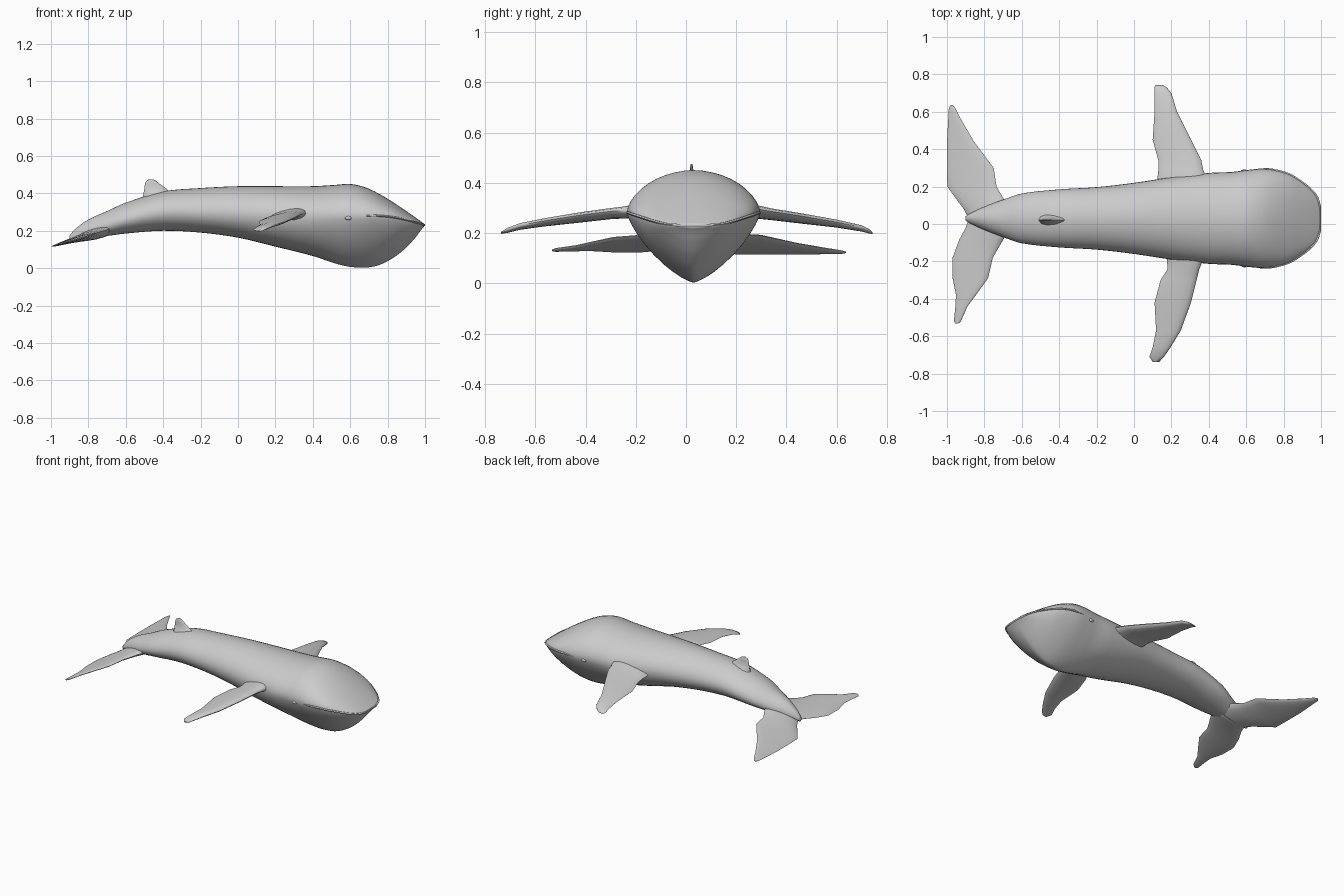
import bpy, bmesh, math
from mathutils import Vector

skin = bpy.data.materials.new("whale grey")
skin.diffuse_color = (0.6, 0.6, 0.6, 1)
MID = 0.03  # y of the body's centre line


def finish(name, bm, angle=50):
    bmesh.ops.recalc_face_normals(bm, faces=bm.faces)
    me = bpy.data.meshes.new(name)
    bm.to_mesh(me)
    bm.free()
    ob = bpy.data.objects.new(name, me)
    bpy.context.collection.objects.link(ob)
    me.materials.append(skin)
    bpy.ops.object.select_all(action='DESELECT')
    bpy.context.view_layer.objects.active = ob
    ob.select_set(True)
    bpy.ops.object.shade_smooth_by_angle(angle=math.radians(angle))
    return ob


def loft(name, rings, angle=50):
    bm = bmesh.new()
    vs = [[bm.verts.new(p) for p in r] for r in rings]
    n = len(vs[0])
    for a, b in zip(vs, vs[1:]):
        for i in range(n):
            bm.faces.new((a[i], a[(i + 1) % n], b[(i + 1) % n], b[i]))
    bm.faces.new(vs[0])
    bm.faces.new(vs[-1][::-1])
    return finish(name, bm, angle)


def smooth(rows, steps):
    """Hermite interpolation of table rows over their first column."""
    def slope(i, k):
        a, b = rows[max(i - 1, 0)], rows[min(i + 1, len(rows) - 1)]
        return (b[k] - a[k]) / (b[0] - a[0])
    out = []
    for i in range(len(rows) - 1):
        p, q = rows[i], rows[i + 1]
        h = q[0] - p[0]
        for s in range(steps):
            t = s / steps
            row = [p[0] + h * t]
            for k in range(1, len(p)):
                row.append((2*t**3 - 3*t**2 + 1) * p[k] + (t**3 - 2*t**2 + t) * h * slope(i, k)
                           + (3*t**2 - 2*t**3) * q[k] + (t**3 - t**2) * h * slope(i + 1, k))
            out.append(row)
    return out + [list(rows[-1])]


# body: x, top z, bottom z, half width, z of widest line, belly roundness
stations = [
    (-0.90, 0.175, 0.145, 0.012, 0.16, 2.0), (-0.87, 0.21, 0.15, 0.03, 0.175, 2.0),
    (-0.80, 0.26, 0.16, 0.062, 0.20, 2.0), (-0.70, 0.305, 0.172, 0.10, 0.23, 2.0),
    (-0.60, 0.35, 0.185, 0.133, 0.26, 2.0), (-0.40, 0.41, 0.20, 0.155, 0.30, 2.0),
    (-0.20, 0.428, 0.19, 0.167, 0.30, 2.0), (0.0, 0.438, 0.163, 0.19, 0.295, 2.0),
    (0.20, 0.438, 0.115, 0.22, 0.285, 1.9), (0.40, 0.438, 0.065, 0.243, 0.28, 1.7),
    (0.52, 0.445, 0.025, 0.248, 0.28, 1.5), (0.60, 0.45, 0.007, 0.258, 0.28, 1.4),
    (0.68, 0.432, 0.003, 0.265, 0.28, 1.35), (0.75, 0.40, 0.015, 0.258, 0.28, 1.35),
    (0.83, 0.352, 0.055, 0.235, 0.272, 1.4), (0.90, 0.305, 0.11, 0.192, 0.258, 1.5),
    (0.95, 0.27, 0.165, 0.15, 0.245, 1.6), (0.98, 0.248, 0.205, 0.11, 0.236, 1.7),
    (0.995, 0.237, 0.222, 0.06, 0.231, 1.8),
]


def section(row, n=40):
    x, top, bot, w, zw, belly = row
    ring = []
    for i in range(n):
        a = 2 * math.pi * i / n
        c, s = math.cos(a), math.sin(a)
        e = 1.9 if s >= 0 else belly
        h = top - zw if s >= 0 else zw - bot
        ring.append((x, MID + math.copysign(w * abs(c) ** (2 / e), c),
                     zw + math.copysign(h * abs(s) ** (2 / e), s)))
    return ring


body_rows = smooth(stations, 4)
loft("body", [section(r) for r in body_rows], 60)


# fins: y, trailing x, leading x, mid z, thickness; pitch lifts the leading edge
def fin(name, rows, pitch, n=16):
    rings = []
    for y, x0, x1, z, t in rows:
        xm, c = (x0 + x1) / 2, (x1 - x0) / 2
        ring = []
        for i in range(n):
            a = 2 * math.pi * i / n
            dx = c * math.cos(a)
            thick = t / 2 * math.sin(a) * (0.8 + 0.25 * math.cos(a))
            ring.append((xm + dx, y, z + thick + pitch * dx))
        rings.append(ring)
    loft(name, rings, 60)


fin("left_flipper", [
    (0.15, 0.12, 0.40, 0.285, 0.10), (0.24, 0.125, 0.39, 0.285, 0.075),
    (0.29, 0.13, 0.37, 0.28, 0.055), (0.34, 0.13, 0.36, 0.272, 0.047),
    (0.45, 0.10, 0.305, 0.257, 0.042), (0.60, 0.11, 0.23, 0.236, 0.035),
    (0.70, 0.11, 0.20, 0.217, 0.028), (0.73, 0.108, 0.175, 0.206, 0.02),
    (0.742, 0.115, 0.155, 0.20, 0.008)], 0.12)
fin("right_flipper", [
    (-0.10, 0.17, 0.38, 0.285, 0.10), (-0.19, 0.175, 0.37, 0.285, 0.075),
    (-0.24, 0.18, 0.35, 0.28, 0.055), (-0.30, 0.142, 0.335, 0.275, 0.047),
    (-0.42, 0.11, 0.305, 0.26, 0.042), (-0.57, 0.118, 0.25, 0.24, 0.035),
    (-0.66, 0.10, 0.195, 0.225, 0.03), (-0.71, 0.082, 0.16, 0.21, 0.022),
    (-0.737, 0.10, 0.135, 0.20, 0.008)], 0.12)


def fluke(name, rows):
    fin(name, [(y, a, b, 0.115 + 0.3 * ((a + b) / 2 + 1), t) for y, a, b, t in rows], 0.3)


fluke("left_fluke", [
    (0.02, -0.88, -0.64, 0.085), (0.08, -0.91, -0.66, 0.07), (0.14, -0.955, -0.70, 0.05),
    (0.20, -0.998, -0.735, 0.035), (0.30, -1.0, -0.75, 0.028), (0.44, -1.0, -0.855, 0.022),
    (0.56, -0.993, -0.925, 0.018), (0.62, -0.99, -0.955, 0.012), (0.636, -0.98, -0.968, 0.006)])
fluke("right_fluke", [
    (0.04, -0.88, -0.64, 0.085), (-0.02, -0.90, -0.66, 0.07), (-0.085, -0.935, -0.70, 0.05),
    (-0.18, -0.97, -0.755, 0.035), (-0.29, -0.97, -0.78, 0.028), (-0.38, -0.952, -0.845, 0.022),
    (-0.44, -0.955, -0.89, 0.018), (-0.52, -0.963, -0.925, 0.012), (-0.533, -0.955, -0.94, 0.006)])

# dorsal fin: stacked lens sections from wide base to thin tip
dorsal = []
for z, x0, x1, t in [(0.38, -0.51, -0.33, 0.08), (0.41, -0.503, -0.365, 0.035),
                     (0.43, -0.50, -0.39, 0.02), (0.452, -0.497, -0.42, 0.014),
                     (0.468, -0.49, -0.44, 0.011), (0.475, -0.475, -0.455, 0.006)]:
    dorsal.append([((x0 + x1) / 2 + (x1 - x0) / 2 * math.cos(k * math.pi / 6),
                    0.022 + t / 2 * math.sin(k * math.pi / 6), z) for k in range(12)])
loft("dorsal_fin", dorsal, 60)

# lip ridge along the widest line of the head, around the snout
side = [(r[0], r[3], r[4]) for r in body_rows if r[0] >= 0.66]
path = [Vector((x, MID - w, z)) for x, w, z in side]
path += [Vector((x, MID + w, z)) for x, w, z in reversed(side)]
lip = []
for i, p in enumerate(path):
    d = path[min(i + 1, len(path) - 1)] - path[max(i - 1, 0)]
    out = d.cross(Vector((0, 0, 1))).normalized()
    r = 0.006 * min(1, 0.15 + 0.25 * min(i, len(path) - 1 - i))
    lip.append([p + out * r * math.cos(k * math.pi / 3) + Vector((0, 0, r * math.sin(k * math.pi / 3)))
                for k in range(6)])
loft("upper_lip", lip, 60)

# eyes just behind the corners of the mouth
for name, s in (("left_eye", 1), ("right_eye", -1)):
    bm = bmesh.new()
    bmesh.ops.create_uvsphere(bm, u_segments=12, v_segments=8, radius=1)
    for v in bm.verts:
        v.co = Vector((0.59 + 0.018 * v.co.x, MID + s * 0.252 + 0.01 * v.co.y, 0.268 + 0.011 * v.co.z))
    finish(name, bm, 60)
